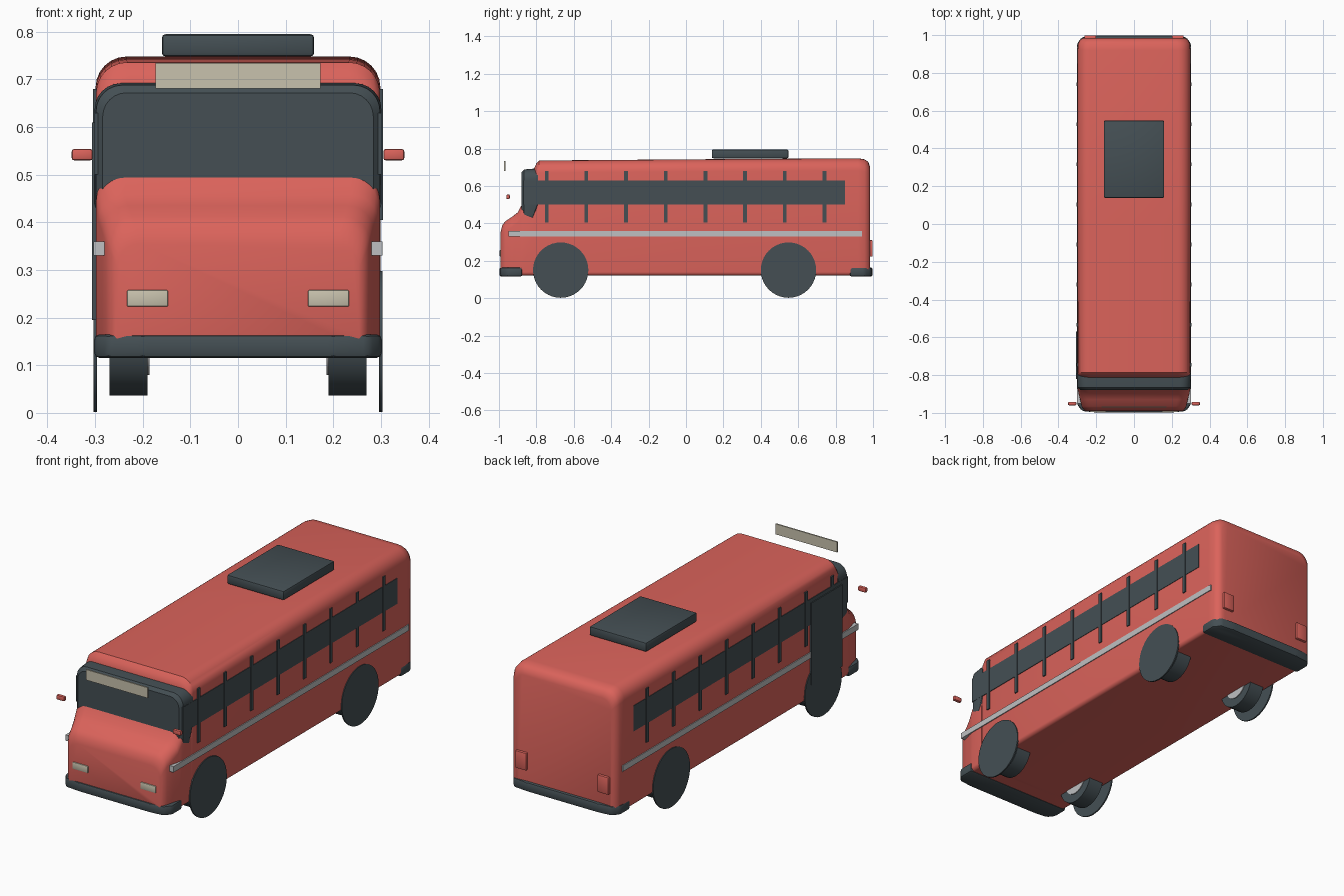
import bpy, bmesh, math
from mathutils import Vector

if "Cube" in bpy.data.objects:
    bpy.data.objects.remove(bpy.data.objects["Cube"], do_unlink=True)


def material(name, rgb):
    m = bpy.data.materials.new(name)
    m.use_nodes = True
    m.diffuse_color = (*rgb, 1)
    bsdf = next(n for n in m.node_tree.nodes if n.type == "BSDF_PRINCIPLED")
    bsdf.inputs["Base Color"].default_value = (*rgb, 1)
    return m


RED = material("coral red paint", (0.71, 0.125, 0.105))
DARK = material("dark slate", (0.058, 0.078, 0.088))
CREAM = material("cream lamp", (0.58, 0.54, 0.42))
SILVER = material("silver trim", (0.52, 0.53, 0.54))


def finish(name, bm, mat, smooth=True):
    bmesh.ops.recalc_face_normals(bm, faces=bm.faces)
    mesh = bpy.data.meshes.new(name)
    bm.to_mesh(mesh)
    bm.free()
    ob = bpy.data.objects.new(name, mesh)
    bpy.context.collection.objects.link(ob)
    mesh.materials.append(mat)
    if smooth:
        bpy.ops.object.select_all(action="DESELECT")
        ob.select_set(True)
        bpy.context.view_layer.objects.active = ob
        bpy.ops.object.shade_smooth_by_angle(angle=math.radians(35))
    return ob


def box(name, lo, hi, mat, bevel=0):
    bm = bmesh.new()
    bmesh.ops.create_cube(bm, size=1)
    lo, hi = Vector(lo), Vector(hi)
    for v in bm.verts:
        v.co = (lo + hi) / 2 + v.co * (hi - lo)
    if bevel:
        bmesh.ops.bevel(bm, geom=bm.edges[:], offset=bevel, segments=2,
                        profile=0.5, affect="EDGES")
    return finish(name, bm, mat, bevel > 0)


def side_box(name, side, x, y, z, mat, bevel=0):
    xs = sorted((side * x[0], side * x[1]))
    return box(name, (xs[0], y[0], z[0]), (xs[1], y[1], z[1]), mat, bevel)


def ring(y, half, bottom, top, radius, foot=0.02, steps=6):
    """Upright rounded rectangle with wide top corners and tight bottom ones."""
    corners = [(half, top, radius, 0), (-half, top, radius, 1),
               (-half, bottom, foot, 2), (half, bottom, foot, 3)]
    pts = []
    for x, z, r, quarter in corners:
        cx = x - math.copysign(r, x)
        cz = z - r if quarter < 2 else z + r
        for i in range(steps + 1):
            a = (quarter + i / steps) * math.pi / 2
            pts.append((cx + r * math.cos(a), y, cz + r * math.sin(a)))
    return pts


def loft(name, sections, mat):
    bm = bmesh.new()
    rings = [[bm.verts.new(p) for p in ring(*s)] for s in sections]
    for a, b in zip(rings, rings[1:]):
        for i in range(len(a)):
            j = (i + 1) % len(a)
            bm.faces.new((a[i], a[j], b[j], b[i]))
    bm.faces.new(rings[0])
    bm.faces.new(rings[-1])
    return finish(name, bm, mat)


def disc(name, x0, x1, y, radius, mat, sides=40):
    bm = bmesh.new()
    bmesh.ops.create_cone(bm, cap_ends=True, segments=sides, radius1=radius,
                          radius2=radius, depth=abs(x1 - x0))
    for v in bm.verts:
        v.co = ((x0 + x1) / 2 + v.co.z, y + v.co.x, 0.15 + v.co.y)
    return finish(name, bm, mat)


# Main passenger shell, from the brow over the windscreen to the tail
loft("body_shell", [
    (-0.812, 0.285, 0.12, 0.695, 0.06),
    (-0.80, 0.295, 0.12, 0.72, 0.065),
    (-0.785, 0.298, 0.12, 0.736, 0.065),
    (0.0, 0.299, 0.12, 0.742, 0.065),
    (0.92, 0.299, 0.12, 0.748, 0.065),
    (0.955, 0.296, 0.122, 0.742, 0.065),
    (0.975, 0.286, 0.128, 0.728, 0.06),
    (0.985, 0.268, 0.14, 0.70, 0.05),
], RED)

# Sloping nose
loft("hood", [
    (-0.991, 0.255, 0.14, 0.355, 0.05),
    (-0.982, 0.268, 0.13, 0.39, 0.055),
    (-0.965, 0.277, 0.125, 0.412, 0.055),
    (-0.93, 0.285, 0.12, 0.435, 0.055),
    (-0.90, 0.293, 0.12, 0.458, 0.055),
    (-0.883, 0.296, 0.12, 0.49, 0.06),
    (-0.872, 0.298, 0.12, 0.505, 0.06),
    (-0.80, 0.298, 0.12, 0.505, 0.06),
], RED)

# Wraparound windscreen
loft("windscreen", [
    (-0.880, 0.284, 0.44, 0.672, 0.05),
    (-0.866, 0.298, 0.43, 0.688, 0.055),
    (-0.82, 0.301, 0.42, 0.692, 0.055),
    (-0.79, 0.301, 0.50, 0.692, 0.055),
], DARK)


# Bumpers with angled ends
def bumper(name, end):
    plan = [(0.302, 0.875), (0.302, 0.955), (0.275, 0.99), (0.2, 0.998)]
    plan += [(-x, y) for x, y in reversed(plan)]
    bm = bmesh.new()
    base = bm.faces.new([bm.verts.new((x, y * end, 0.115)) for x, y in plan])
    top = bmesh.ops.extrude_face_region(bm, geom=[base])["geom"]
    for v in top:
        if isinstance(v, bmesh.types.BMVert):
            v.co.z = 0.165
    bmesh.ops.bevel(bm, geom=bm.edges[:], offset=0.012, segments=2,
                    profile=0.5, affect="EDGES")
    finish(name, bm, DARK)


bumper("front_bumper", -1)
bumper("rear_bumper", 1)

# Roof unit and destination board
box("roof_unit", (-0.16, 0.138, 0.748), (0.16, 0.548, 0.795), DARK, 0.008)
box("destination_board", (-0.173, -0.972, 0.681), (0.173, -0.965, 0.734), CREAM)

# Paired side fittings
for side, label in ((1, "left"), (-1, "right")):
    side_box(label + "_window_band", side, (0.28, 0.3015),
             (-0.87, 0.85), (0.50, 0.63), DARK)
    for i in range(8):
        y = -0.745 + i * 0.2122
        side_box(f"{label}_window_post_{i + 1}", side, (0.285, 0.304),
                 (y - 0.01, y + 0.01), (0.405, 0.68), DARK)
    side_box(label + "_stripe", side, (0.278, 0.303),
             (-0.95, 0.94), (0.33, 0.36), SILVER)
    side_box(label + "_mirror", side, (0.305, 0.349),
             (-0.96, -0.942), (0.53, 0.554), RED, 0.005)
    side_box(label + "_headlight", side, (0.147, 0.233),
             (-0.996, -0.98), (0.223, 0.258), CREAM, 0.003)
    side_box(label + "_tail_light", side, (0.2, 0.262),
             (0.965, 0.998), (0.222, 0.31), RED, 0.004)
    for y, axle in ((-0.67, "front"), (0.548, "rear")):
        name = f"{label}_{axle}"
        disc(name + "_wheel_cover", side * 0.296, side * 0.303, y, 0.148, DARK)
        disc(name + "_tyre", side * 0.19, side * 0.27, y, 0.113, DARK)
        disc(name + "_hub", side * 0.186, side * 0.2, y, 0.07, SILVER, 24)

# Passenger door on one side only
side_box("passenger_door", -1, (0.285, 0.306), (-0.82, -0.57), (0.195, 0.61), DARK)
